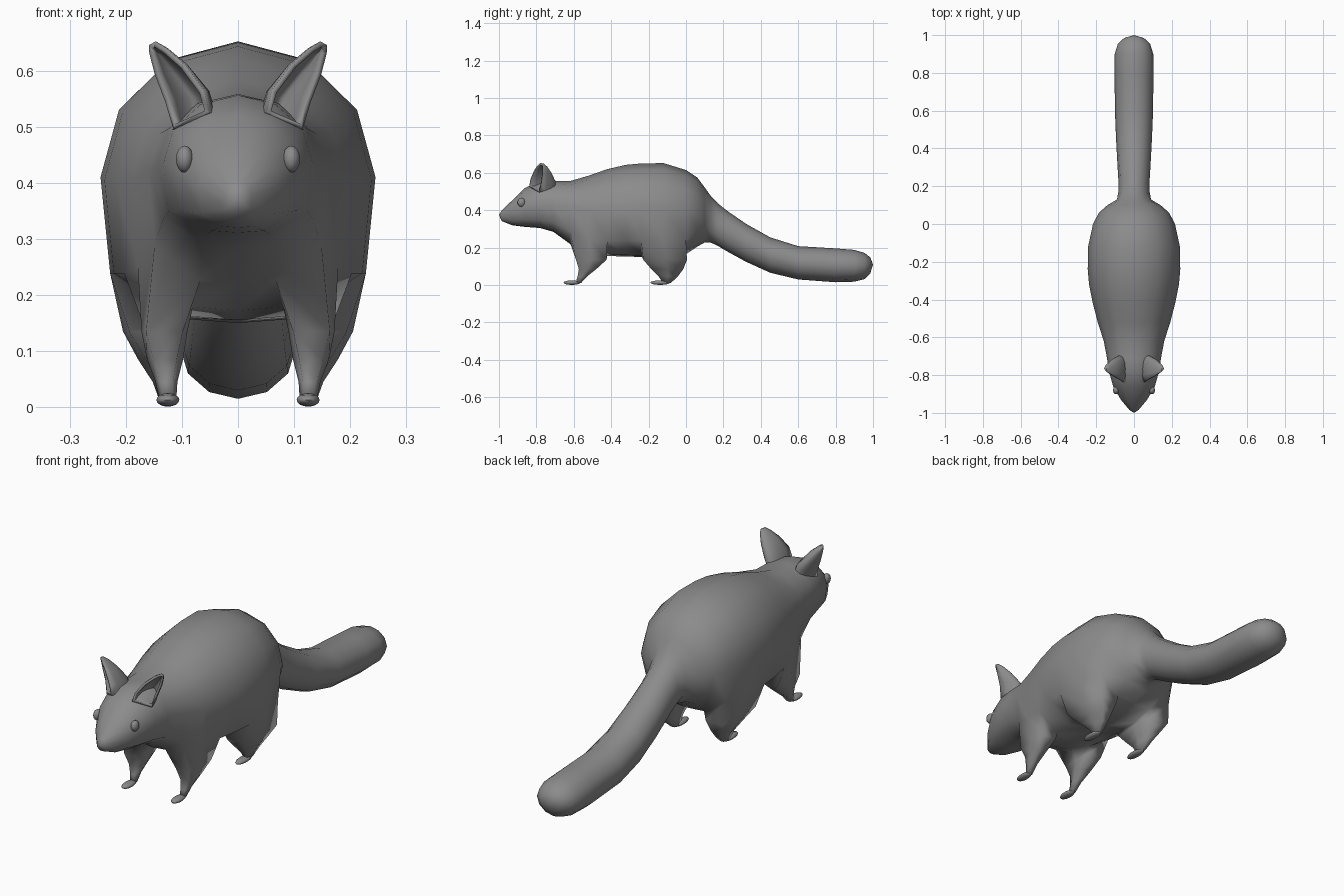
import bpy, bmesh, math

if "Cube" in bpy.data.objects:
    bpy.data.objects.remove(bpy.data.objects["Cube"])

SIDES = 12
grey = bpy.data.materials.new("dark_grey")
grey.diffuse_color = (.26, .26, .26, 1)
grey.use_nodes = True
grey.node_tree.nodes["Principled BSDF"].inputs["Base Color"].default_value = grey.diffuse_color


def finish(bm, name, angle=60):
    bmesh.ops.recalc_face_normals(bm, faces=bm.faces)
    me = bpy.data.meshes.new(name)
    bm.to_mesh(me)
    bm.free()
    me.materials.append(grey)
    ob = bpy.data.objects.new(name, me)
    bpy.context.collection.objects.link(ob)
    bpy.ops.object.select_all(action='DESELECT')
    ob.select_set(True)
    bpy.context.view_layer.objects.active = ob
    bpy.ops.object.shade_smooth_by_angle(angle=math.radians(angle))
    return ob


def bridge(bm, a, b, skip=()):
    n = len(a)
    for k in range(n):
        if k not in skip:
            bm.faces.new((a[k], a[(k + 1) % n], b[(k + 1) % n], b[k]))


def cap(bm, ring, tip):
    v = bm.verts.new(tip)
    for k in range(len(ring)):
        bm.faces.new((ring[k], ring[(k + 1) % len(ring)], v))


# Head, trunk and tail sections: y, top z, widest z, bottom z, half width
sections = [
    (-.985, .400, .375, .342, .024), (-.93, .452, .395, .320, .070),
    (-.86, .520, .425, .311, .110), (-.78, .556, .435, .305, .133),
    (-.71, .558, .435, .285, .143), (-.62, .556, .42, .22, .160),
    (-.52, .585, .40, .172, .192), (-.42, .620, .40, .155, .218),
    (-.32, .643, .405, .153, .238), (-.24, .650, .41, .150, .245),
    (-.12, .652, .41, .150, .243), (0.0, .615, .40, .165, .217),
    (.06, .575, .385, .205, .186), (.10, .522, .37, .228, .140),
    (.13, .480, .355, .228, .090), (.17, .437, .32, .210, .083),
    (.22, .397, .288, .180, .082), (.32, .328, .228, .125, .088),
    (.45, .255, .160, .066, .095), (.60, .208, .118, .030, .101),
    (.80, .196, .105, .015, .103), (.90, .188, .102, .018, .102),
    (.955, .172, .102, .032, .085), (.985, .148, .106, .062, .052)]
LOWER = {3: (1, 0), 4: (.93, .66), 5: (.42, .97), 6: (0, 1)}  # flattened underside

# Leg levels going down: z, front y, back y, inner x, outer x, corner fullness
front_leg = [(.135, -.588, -.425, .090, .172, .8), (.085, -.573, -.48, .098, .162, .65),
             (.045, -.58, -.53, .108, .147, .6), (.012, -.59, -.56, .110, .140, .6)]
hind_leg = [(.135, -.228, .005, .092, .205, .8), (.085, -.185, -.015, .100, .178, .65),
            (.045, -.145, -.045, .108, .152, .6), (.012, -.125, -.08, .110, .140, .6)]
FRONT_ROW, HIND_ROW = 5, 9

bm = bmesh.new()
rings = []
for i, (y, top, mid, bot, w) in enumerate(sections):
    ring = []
    for k in range(SIDES):
        a = 2 * math.pi * k / SIDES
        u, c = math.sin(a), math.cos(a)
        if i <= 11 and 3 <= k <= 9:
            u, c = LOWER[min(k, 12 - k)]
            u, c = (u if k < 6 else -u), -c
        ring.append(bm.verts.new((w * u, y, mid + c * (top - mid if c > 0 else mid - bot))))
    rings.append(ring)

# Leave openings low on both sides where the legs grow out
open_rows = (FRONT_ROW, FRONT_ROW + 1, HIND_ROW, HIND_ROW + 1)
for i in range(len(rings) - 1):
    bridge(bm, rings[i], rings[i + 1], (4, 7) if i in open_rows else ())
cap(bm, rings[0], (0, -1, .375))
cap(bm, rings[-1], (0, 1, .11))

# Six-sided legs continued from those openings
for row, levels in ((FRONT_ROW, front_leg), (HIND_ROW, hind_leg)):
    for side, outer, inner in ((1, 4, 5), (-1, 8, 7)):
        prev = [rings[row + j][outer] for j in (0, 1, 2)] + [rings[row + j][inner] for j in (2, 1, 0)]
        for z, y0, y1, xi, xo, f in levels:
            cx, cy, rx, ry = (xi + xo) / 2, (y0 + y1) / 2, (xo - xi) / 2, (y1 - y0) / 2
            hexa = [(f, -1), (1, 0), (f, 1), (-f, 1), (-1, 0), (-f, -1)]
            cur = [bm.verts.new((side * (cx + u * rx), cy + v * ry, z)) for u, v in hexa]
            bridge(bm, prev, cur)
            prev = cur
        bm.faces.new(prev)
finish(bm, "body", 100)


# Feet and eyes: flattened spheres on both sides
def ellipsoid(name, loc, size):
    for s, tag in ((1, "left"), (-1, "right")):
        b = bmesh.new()
        bmesh.ops.create_uvsphere(b, u_segments=14, v_segments=8, radius=1)
        for v in b.verts:
            v.co = (s * (loc[0] + v.co.x * size[0]), loc[1] + v.co.y * size[1], loc[2] + v.co.z * size[2])
        finish(b, name + "_" + tag)


ellipsoid("front_foot", (.125, -.610, .013), (.021, .045, .012))
ellipsoid("hind_foot", (.125, -.138, .013), (.021, .053, .012))
ellipsoid("eye", (.095, -.88, .442), (.016, .021, .024))

# Ears: cupped shells, each level an arc from inner rim round the back to outer rim
inner_rim = [(.050, -.838, .525), (.060, -.832, .565), (.095, -.812, .612), (.127, -.793, .640), (.147, -.78, .652)]
outer_rim = [(.115, -.785, .495), (.130, -.772, .545), (.148, -.766, .592), (.158, -.765, .630), (.159, -.767, .645)]
depth = [.118, .106, .070, .036, .014]
ARC = 10
for s, tag in ((1, "left"), (-1, "right")):
    bm = bmesh.new()
    rows = []
    for p, q, d in zip(inner_rim, outer_rim, depth):
        row = []
        for k in range(ARC + 1):
            a = math.pi * k / ARC
            m = [(u + v) / 2 + (u - v) / 2 * math.cos(a) for u, v in zip(p, q)]
            b = d * math.sin(a)
            row.append(bm.verts.new((s * (m[0] - .25 * b), m[1] + .95 * b, m[2])))
        rows.append(row)
    for r0, r1 in zip(rows, rows[1:]):
        for k in range(ARC):
            bm.faces.new((r0[k], r0[k + 1], r1[k + 1], r1[k]))
    bm.faces.new(rows[-1])
    bm.faces.new(rows[0])
    ob = finish(bm, "ear_" + tag, 50)
    sol = ob.modifiers.new("thickness", 'SOLIDIFY')
    sol.thickness = .010
    sol.offset = -1
